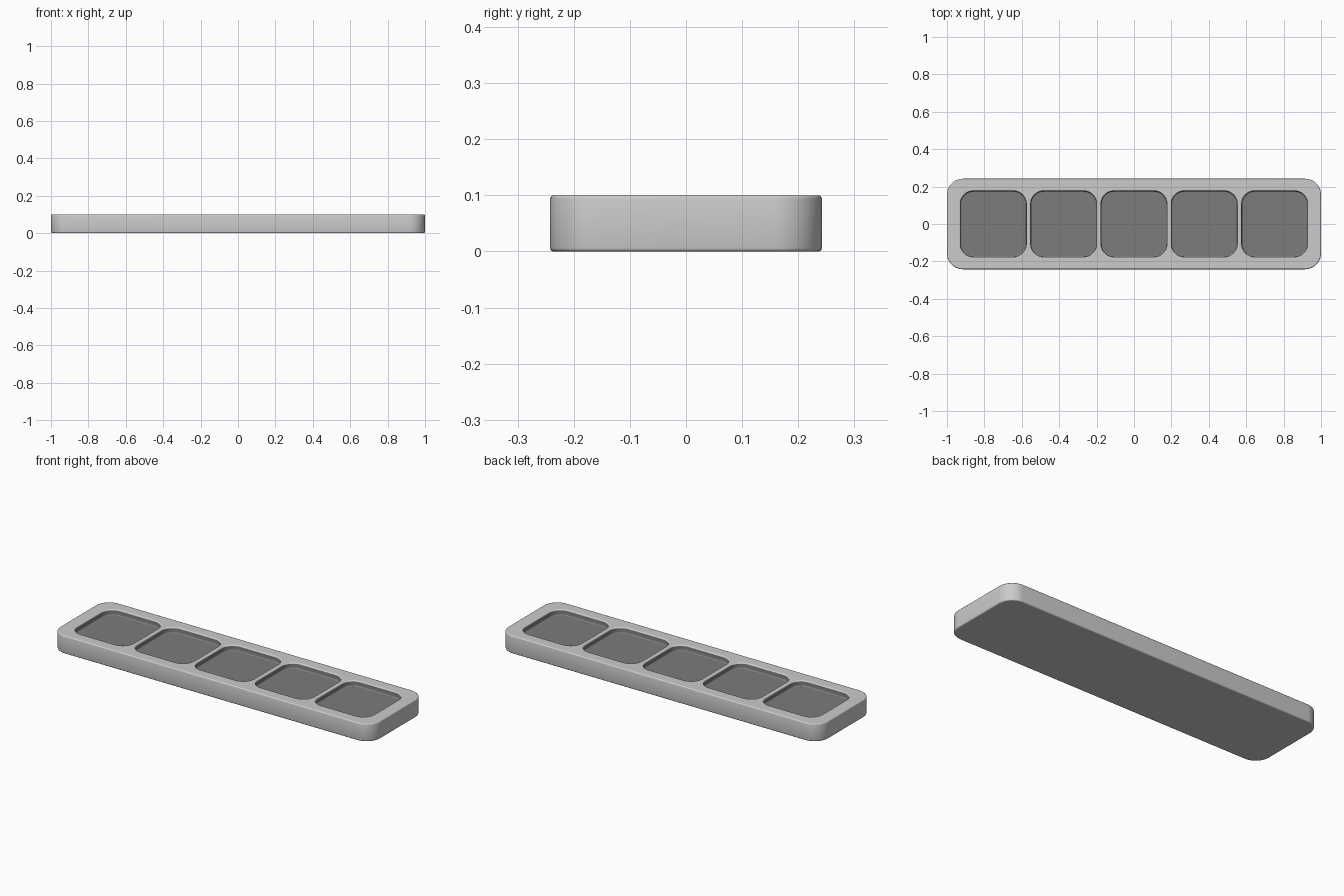
import bpy, bmesh, math

if "Cube" in bpy.data.objects:
    bpy.data.objects.remove(bpy.data.objects["Cube"])

HALF_X, HALF_Y, HEIGHT = 1.0, 0.242, 0.1
WELL, PITCH, WELL_R = 0.182, 0.376, 0.075   # half size, spacing, corner radius
FLOOR_Z = 0.068
EDGE = 0.006                                # small rounded edge


def material(name, value):
    m = bpy.data.materials.new(name)
    m.diffuse_color = (value, value, value, 1)
    m.use_nodes = True
    m.node_tree.nodes["Principled BSDF"].inputs["Base Color"].default_value = m.diffuse_color
    return m


def ring(bm, cx, hx, hy, r, z, seg=10):
    """Rounded rectangle of vertices at height z."""
    verts = []
    for k, (sx, sy) in enumerate([(1, 1), (-1, 1), (-1, -1), (1, -1)]):
        for i in range(seg + 1):
            a = math.pi / 2 * (k + i / seg)
            verts.append(bm.verts.new((cx + sx * (hx - r) + r * math.cos(a),
                                       sy * (hy - r) + r * math.sin(a), z)))
    return verts


def skin(bm, rings):
    """Smooth walls joining successive rings."""
    for a, b in zip(rings, rings[1:]):
        for i in range(len(a)):
            j = (i + 1) % len(a)
            bm.faces.new((a[i], a[j], b[j], b[i])).smooth = True


def loop_edges(bm, verts):
    return [bm.edges.get((v, verts[i - 1])) for i, v in enumerate(verts)]


def finish(bm, name, mat):
    mesh = bpy.data.meshes.new(name)
    bm.to_mesh(mesh)
    bm.free()
    mesh.materials.append(mat)
    obj = bpy.data.objects.new(name, mesh)
    bpy.context.collection.objects.link(obj)
    return obj


light_grey = material("light grey", 0.6)
dark_grey = material("dark grey", 0.2)
centres = [(i - 2) * PITCH for i in range(5)]
steps = [math.pi / 2 * i / 3 for i in range(4)]

# Tray body: rounded outer shell, flat base and a top plate with five openings
bm = bmesh.new()
profile = [(EDGE * (1 - math.sin(a)), EDGE * (1 - math.cos(a))) for a in steps]
profile += [(d, HEIGHT - z) for d, z in reversed(profile)]
shell = [ring(bm, 0, HALF_X - d, HALF_Y - d, 0.085 - d, z) for d, z in profile]
skin(bm, shell)
bm.faces.new(list(reversed(shell[0])))
top_edges = loop_edges(bm, shell[-1])
for cx in centres:
    # rounded lip of each opening
    lip = []
    for a in steps:
        d = EDGE * math.sin(a)
        lip.append(ring(bm, cx, WELL - d, WELL - d, WELL_R - d,
                        HEIGHT - EDGE * (1 - math.cos(a))))
    skin(bm, list(reversed(lip)))
    top_edges += loop_edges(bm, lip[0])
bmesh.ops.triangle_fill(bm, use_beauty=True, use_dissolve=False,
                        edges=top_edges, normal=(0, 0, 1))
for f in bm.faces:
    if abs(f.normal.z) > 0.999:
        f.smooth = False
bmesh.ops.recalc_face_normals(bm, faces=bm.faces)
bm.normal_update()
if min(bm.faces, key=lambda f: f.calc_center_median().z).normal.z > 0:
    bmesh.ops.reverse_faces(bm, faces=bm.faces)
finish(bm, "tray", light_grey)

# Dark recessed wells, each a shallow cup with a flat floor
for n, cx in enumerate(centres):
    bm = bmesh.new()
    h = WELL - EDGE
    r = WELL_R - EDGE
    cup = [ring(bm, cx, h, h, r, HEIGHT - EDGE)]
    for a in steps:
        d = EDGE * (1 - math.cos(a))
        cup.append(ring(bm, cx, h - d, h - d, r - d,
                        FLOOR_Z + EDGE * (1 - math.sin(a))))
    skin(bm, list(reversed(cup)))
    bm.faces.new(cup[-1])
    finish(bm, f"well_{n + 1}", dark_grey)
